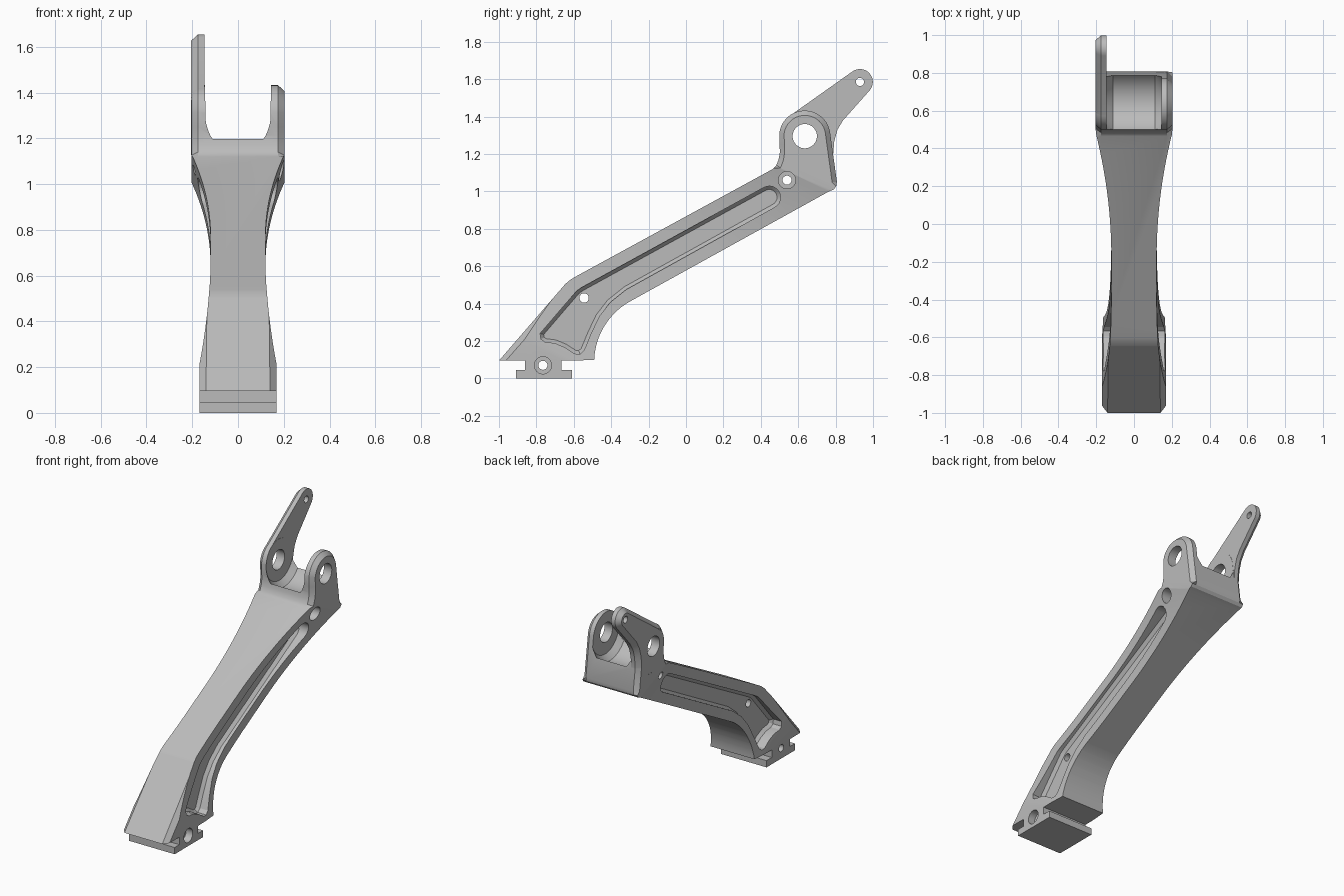
import bpy, bmesh
from math import sin, cos, radians, pi
from mathutils import Vector, Matrix

cube = bpy.data.objects.get("Cube")
if cube:
    bpy.data.objects.remove(cube)

metal = bpy.data.materials.new("plain grey metal")
metal.use_nodes = True
GREY = (0.5, 0.5, 0.5, 1)
metal.diffuse_color = GREY
metal.node_tree.nodes["Principled BSDF"].inputs["Base Color"].default_value = GREY


def arc(cy, cz, r, a0, a1, n):
    angles = [radians(a0 + (a1 - a0) * i / n) for i in range(n + 1)]
    return [(cy + r * cos(a), cz + r * sin(a)) for a in angles]


def shrink(profile, amount, keep=lambda p: False):
    """Offset a counter-clockwise outline inwards, leaving kept points alone."""
    result = []
    for i, p in enumerate(profile):
        p = Vector(p)
        d1 = (p - Vector(profile[i - 1])).normalized()
        d2 = (Vector(profile[(i + 1) % len(profile)]) - p).normalized()
        n1, n2 = Vector((-d1.y, d1.x)), Vector((-d2.y, d2.x))
        move = (n1 + n2) / max(1 + n1.dot(n2), 0.4) * amount
        result.append(tuple(p) if keep(p) else tuple(p + move))
    return result


def add_object(name, bm):
    bmesh.ops.recalc_face_normals(bm, faces=bm.faces)
    mesh = bpy.data.meshes.new(name)
    bm.to_mesh(mesh)
    bm.free()
    mesh.materials.append(metal)
    obj = bpy.data.objects.new(name, mesh)
    bpy.context.collection.objects.link(obj)
    return obj


def loft(layers):
    """Skin a list of equal-length rings of 3D points and cap both ends."""
    bm = bmesh.new()
    rings = [[bm.verts.new(p) for p in ring] for ring in layers]
    for a, b in zip(rings, rings[1:]):
        for i in range(len(a)):
            j = (i + 1) % len(a)
            bm.faces.new((a[i], a[j], b[j], b[i]))
    bm.faces.new(rings[0])
    bm.faces.new(rings[-1])
    return bm


def side_loft(sections):
    return loft([[(x, y, z) for y, z in prof] for x, prof in sections])


def rod(name, y, z, r, x0, x1):
    bm = bmesh.new()
    place = Matrix.Translation(((x0 + x1) / 2, y, z)) @ Matrix.Rotation(pi / 2, 4, 'Y')
    bmesh.ops.create_cone(bm, cap_ends=True, segments=40, radius1=r, radius2=r,
                          depth=x1 - x0, matrix=place)
    return add_object(name, bm)


def combine(target, other, operation):
    mod = target.modifiers.new(operation.lower(), 'BOOLEAN')
    mod.operation, mod.solver, mod.object = operation, 'EXACT', other
    bpy.context.view_layer.objects.active = target
    bpy.ops.object.modifier_apply(modifier=mod.name)
    bpy.data.objects.remove(other)


# Side outline: slotted foot, curved heel, straight arm and rounded lug
LUG = (0.635, 1.295)
outline = [(-0.91, 0), (-0.61, 0), (-0.61, 0.045), (-0.665, 0.045), (-0.665, 0.095)]
outline += arc(-0.117, 0.085, 0.374, 178, 120, 14)
outline += [(0.765, 1.0), (0.79, 1.01), (0.803, 1.027), (0.807, 1.05)]
outline += arc(*LUG, 0.137, 5, 172, 24)
outline += [(0.5, 1.25), (0.502, 1.21), (0.495, 1.17), (0.483, 1.14), (0.465, 1.12)]
outline += [(-0.58, 0.55), (-0.615, 0.53), (-0.645, 0.505), (-1, 0.095)]
outline += [(-0.86, 0.095), (-0.86, 0.045), (-0.91, 0.045)]
lug_face = shrink(outline, 0.027, lambda p: p.x < 0.48 or p.y < 1.03)
bm = side_loft([(-0.205, lug_face), (-0.175, outline), (0.175, outline), (0.205, lug_face)])

# Chamfer both corners of the sloping toe
for side in (-1, 1):
    cut = bmesh.ops.bisect_plane(
        bm, geom=bm.verts[:] + bm.edges[:] + bm.faces[:], clear_outer=True,
        plane_co=(side * 0.14, -1, 0.095), plane_no=(side * 0.027, -0.021, 0.0185))
    edges = [e for e in cut["geom_cut"] if isinstance(e, bmesh.types.BMEdge)]
    bmesh.ops.holes_fill(bm, edges=edges)
bmesh.ops.triangulate(bm, faces=[f for f in bm.faces if len(f.verts) > 4])
body = add_object("bracket_arm", bm)


# Waisted envelope: wide foot, narrow middle, wide lugs
def half_width(t):
    t = min(max(t, -0.15), 1.335)
    return 0.12 + 0.115 * max(0, 0.5 - t) ** 2 + 0.207 * max(0, t - 0.7) ** 2


steps = [-0.8, -0.15] + [-0.15 + 0.65 * i / 12 for i in range(1, 13)]
steps += [0.7 + 0.635 * i / 14 for i in range(15)] + [2.6]
waist = [(half_width(t), t) for t in steps]
waist += [(-x, t) for x, t in reversed(waist)]
K = 0.42
envelope = loft([[(x, K * t / (1 + K * K) + s, t / (1 + K * K) - K * s) for x, t in waist]
                 for s in (-2, 2)])
bmesh.ops.triangulate(envelope, faces=[f for f in envelope.faces if len(f.verts) > 4])
combine(body, add_object("envelope", envelope), 'INTERSECT')

# Rounded saddle between the lugs, with chamfered ends
saddle = side_loft([(x, arc(0.645, 1.297, r, 0, 354, 59))
                    for x, r in ((-0.145, 0.143), (-0.11, 0.177), (0.11, 0.177), (0.145, 0.143))])
combine(body, add_object("saddle_cutter", saddle), 'DIFFERENCE')

# Long lever plate on the right lug
lever = arc(0.93, 1.585, 0.069, -42, 125, 16)
lever += [(0.575, 1.418), (0.535, 1.385), (0.52, 1.33), (0.54, 1.2), (0.62, 1.1), (0.79, 1.1)]
lever += [(0.787, 1.2), (0.793, 1.27), (0.81, 1.33), (0.84, 1.38)]
lever_face = shrink(lever, 0.027)
plate = side_loft([(-0.146, lever), (-0.175, lever), (-0.2045, lever_face)])
combine(body, add_object("lever_plate", plate), 'UNION')

# Recessed pocket on both sides
pocket = [(-0.775, 0.21), (-0.754, 0.195), (-0.7, 0.188), (-0.647, 0.166), (-0.595, 0.132),
          (-0.567, 0.13), (-0.545, 0.15), (-0.51, 0.235), (-0.465, 0.33), (-0.406, 0.406),
          (-0.32, 0.475)]
pocket += arc(0.445, 0.968, 0.06, -61, 119, 12) + [(-0.56, 0.485), (-0.585, 0.467), (-0.78, 0.24)]
pocket_floor = shrink(pocket, 0.018)
for side in (-1, 1):
    cutter = side_loft([(side * 0.08, pocket_floor), (side * 0.1, pocket), (side * 0.25, pocket)])
    combine(body, add_object("pocket_cutter", cutter), 'DIFFERENCE')

# Pin hole, lever hole, bolt holes and counterbores
for y, z, r, x0 in ((*LUG, 0.065, -0.3), (0.93, 1.585, 0.022, -0.3),
                    (0.54, 1.06, 0.024, -0.3), (0.54, 1.06, 0.046, 0.12),
                    (-0.545, 0.43, 0.025, -0.3),
                    (-0.765, 0.07, 0.024, -0.3), (-0.765, 0.07, 0.046, 0.12)):
    combine(body, rod("hole_cutter", y, z, r, x0, 0.3), 'DIFFERENCE')

# Smooth curves, crisp edges
bpy.ops.object.select_all(action='DESELECT')
body.select_set(True)
bpy.context.view_layer.objects.active = body
bpy.ops.object.shade_smooth_by_angle(angle=radians(25))
